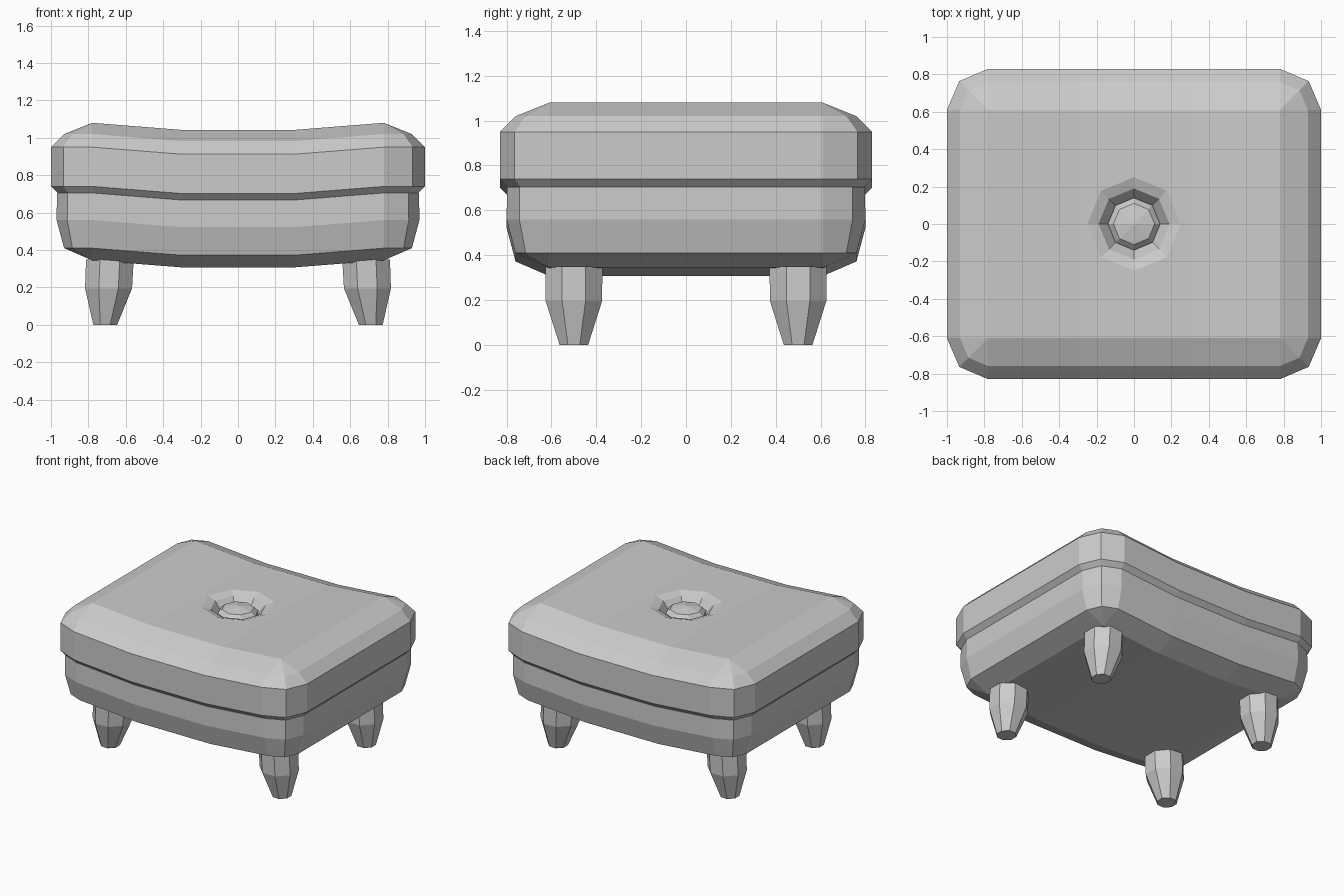
import bpy, bmesh
from math import cos, sin, pi, radians

if "Cube" in bpy.data.objects:
    bpy.data.objects.remove(bpy.data.objects["Cube"])

A, B, M = 0.78, 0.61, 0.30   # core half width, core half depth, middle strip


def sag(x):
    return -0.038 * min(1, max(0, (A - abs(x)) / (A - M)))


def add_object(name, bm):
    bmesh.ops.remove_doubles(bm, verts=bm.verts, dist=0.0005)
    bmesh.ops.recalc_face_normals(bm, faces=bm.faces)
    mesh = bpy.data.meshes.new(name)
    bm.to_mesh(mesh)
    bm.free()
    obj = bpy.data.objects.new(name, mesh)
    bpy.context.collection.objects.link(obj)
    return obj


def outline(r):
    k = 0.7 * r
    half = [(A + r, -B), (A + r, B), (A + k, B + k), (A, B + r),
            (M, B + r), (-M, B + r), (-A, B + r), (-A - k, B + k)]
    return half + [(-x, -y) for x, y in half]


def face(bm, pts):
    # drop repeated points so collapsed corners become triangles
    clean = [p for i, p in enumerate(pts) if p != pts[i - 1]]
    if len(clean) > 2:
        bm.faces.new([bm.verts.new(p) for p in clean])


def loft(bm, profile):
    rings = [[(x, y, z + sag(x)) for x, y in outline(r)] for r, z in profile]
    for lo, hi in zip(rings, rings[1:]):
        for i in range(16):
            j = (i + 1) % 16
            face(bm, [lo[i], lo[j], hi[j], hi[i]])


def cap(bm, r, z, hole=False):
    d = B + r
    for x0, x1 in ((-A, -M), (-M, M), (M, A)):
        if hole and x0 == -M:
            continue
        face(bm, [(x, y, z + sag(x)) for x, y in
                  ((x0, -d), (x1, -d), (x1, d), (x0, d))])
    k = 0.7 * r
    if r:
        for s in (-1, 1):
            face(bm, [(s * x, y, z) for x, y in
                      ((A, -d), (A + k, -B - k), (A + r, -B),
                       (A + r, B), (A + k, B + k), (A, d))])


def circle(r, z, n=8, phase=0, cx=0, cy=0):
    return [(cx + r * cos(phase + 2 * pi * i / n),
             cy + r * sin(phase + 2 * pi * i / n), z) for i in range(n)]


def bridge(bm, rings):
    for lo, hi in zip(rings, rings[1:]):
        n = len(lo)
        for i in range(n):
            face(bm, [lo[i], lo[(i + 1) % n], hi[(i + 1) % n], hi[i]])


# Seat cushion with a dimple in the middle
bm = bmesh.new()
loft(bm, [(0.18, 0.70), (0.22, 0.74), (0.22, 0.95), (0.15, 1.02), (0, 1.08)])
cap(bm, 0.18, 0.70)
cap(bm, 0, 1.08, hole=True)
zt = 1.08 + sag(0)
square = [(M, 0, zt), (M, B, zt), (0, B, zt), (-M, B, zt),
          (-M, 0, zt), (-M, -B, zt), (0, -B, zt), (M, -B, zt)]
dimple = [(0.25, zt), (0.19, zt - 0.02), (0.135, zt - 0.09)]
bridge(bm, [square] + [circle(r, z) for r, z in dimple])
face(bm, circle(*dimple[-1]))
add_object("seat_cushion", bm)

# Padded base under the cushion
bm = bmesh.new()
loft(bm, [(0, 0.345), (0.15, 0.41), (0.19, 0.56), (0.188, 0.705)])
cap(bm, 0, 0.345)
cap(bm, 0.188, 0.705)
add_object("base", bm)

# Domed button in the dimple
bm = bmesh.new()
rings = [circle(r, z) for r, z in ((0.135, zt - 0.09), (0.14, zt - 0.055), (0.11, zt - 0.025))]
bridge(bm, rings)
for i in range(8):
    face(bm, [rings[-1][i], rings[-1][(i + 1) % 8], (0, 0, zt - 0.005)])
face(bm, rings[0])
add_object("button", bm)

# Four tapered eight-sided legs
for side, sx in (("left", -1), ("right", 1)):
    for end, sy in (("front", -1), ("back", 1)):
        bm = bmesh.new()
        rings = [circle(r, z, 8, pi / 8, sx * cx, sy * 0.5) for r, z, cx in
                 ((0.069, 0, 0.71), (0.136, 0.195, 0.692), (0.138, 0.35, 0.685))]
        bridge(bm, rings)
        face(bm, rings[0])
        face(bm, rings[-1])
        add_object(f"{end}_{side}_leg", bm)
